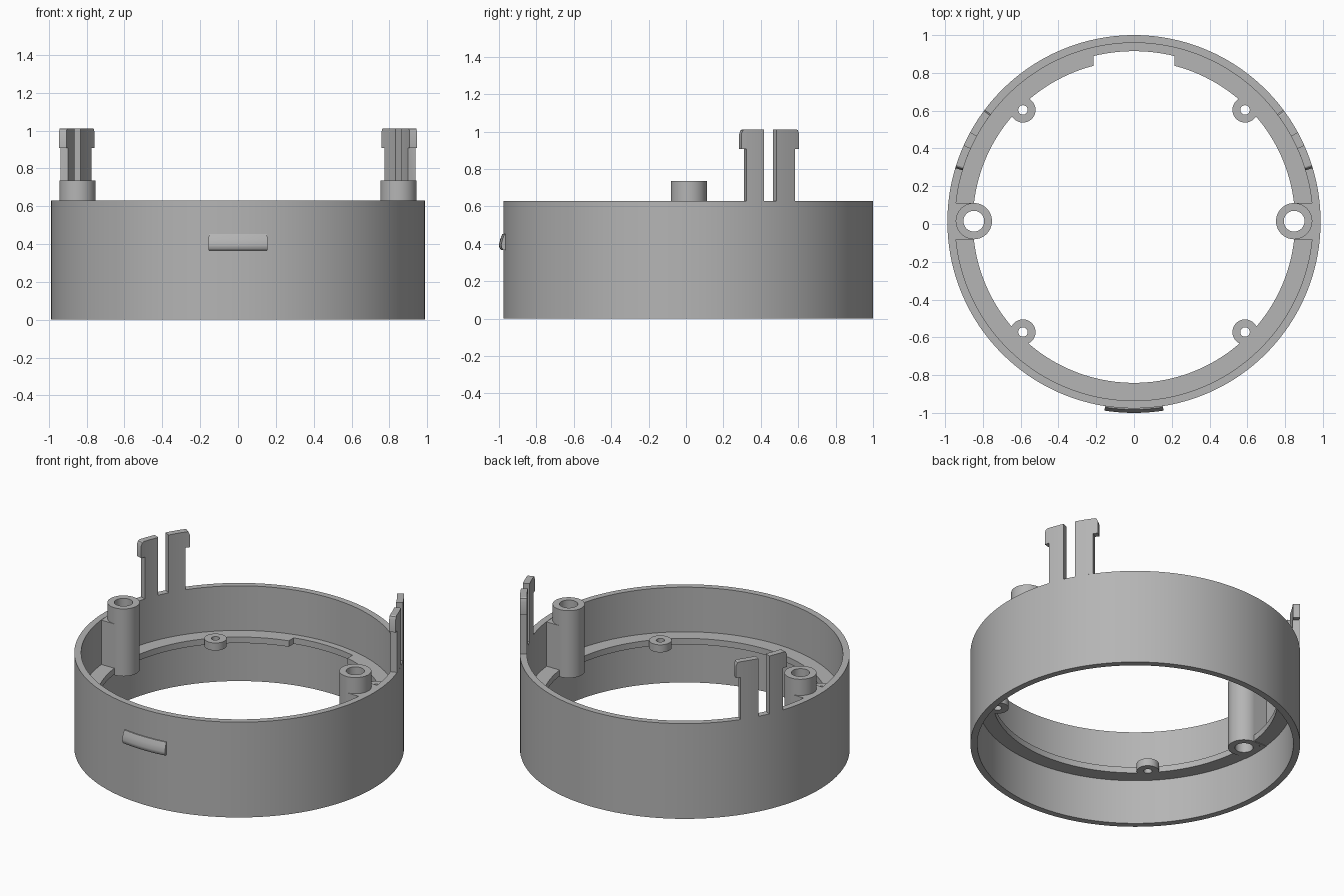
import bpy
import bmesh
from math import cos, sin, radians, acos, degrees

if "Cube" in bpy.data.objects:
    bpy.data.objects.remove(bpy.data.objects["Cube"])

CY = 0.012                      # y of the ring axis
R_OUT, R_IN = 0.988, 0.947      # wall radii
RIM = 0.63                      # wall height
LEDGE_LOW, LEDGE_TOP = 0.295, 0.335
POST_X, POST_Y, POST_R, POST_HOLE = 0.848, 0.015, 0.096, 0.055
BOSS_R, BOSS_HOLE = 0.067, 0.025
BOSSES = [(x, y) for x in (-0.588, 0.588) for y in (-0.572, 0.604)]

grey = bpy.data.materials.new("plain grey")
grey.use_nodes = True
grey.diffuse_color = (0.46, 0.46, 0.46, 1)
grey.node_tree.nodes["Principled BSDF"].inputs["Base Color"].default_value = (0.46, 0.46, 0.46, 1)


def finish(name, bm):
    """Turn a bmesh into a clean object with the shared material."""
    bmesh.ops.remove_doubles(bm, verts=bm.verts, dist=1e-5)
    bmesh.ops.recalc_face_normals(bm, faces=bm.faces)
    mesh = bpy.data.meshes.new(name)
    bm.to_mesh(mesh)
    bm.free()
    mesh.materials.append(grey)
    obj = bpy.data.objects.new(name, mesh)
    bpy.context.collection.objects.link(obj)
    return obj


def loft(name, sections, centre=(0, CY), closed=False):
    """Join (angle, [(radius, z), ...]) sections placed around a vertical axis."""
    bm = bmesh.new()
    rings = [[bm.verts.new((centre[0] + r * cos(radians(a)), centre[1] + r * sin(radians(a)), z))
              for r, z in profile] for a, profile in sections]
    n = len(rings[0])
    pairs = list(zip(rings, rings[1:]))
    if closed:
        pairs.append((rings[-1], rings[0]))
    else:
        bm.faces.new(rings[0])
        bm.faces.new(rings[-1])
    for p, q in pairs:
        for i in range(n):
            j = (i + 1) % n
            bm.faces.new((p[i], p[j], q[j], q[i]))
    return finish(name, bm)


def rect(r0, r1, z0, z1):
    return [(r0, z0), (r1, z0), (r1, z1), (r0, z1)]


def tube(name, r0, r1, z0, z1, centre=(0, CY), steps=48):
    return loft(name, [(360 * i / steps, rect(r0, r1, z0, z1)) for i in range(steps)], centre, True)


def spread(a0, a1, count):
    return [a0 + (a1 - a0) * i / count for i in range(count + 1)]


# Outer wall
tube("outer_wall", R_IN, R_OUT, 0, RIM, steps=180)

# Inner ledge with a shallow recess at the back
LEDGE_R, RECESS_R, RECESS_X = 0.853, 0.903, 0.215
a_ledge = degrees(acos(RECESS_X / LEDGE_R))
a_recess = degrees(acos(RECESS_X / RECESS_R))
spans = [(LEDGE_R, a) for a in spread(180 - a_ledge, 360 + a_ledge, 150)]
spans += [(RECESS_R, a) for a in spread(a_recess, 180 - a_recess, 14)]
ledge = loft("inner_ledge", [(a, rect(r, R_IN + 0.01, LEDGE_LOW, LEDGE_TOP)) for r, a in spans], closed=True)

# Screw bosses on the ledge
for i, c in enumerate(BOSSES):
    tube(f"screw_boss_{i + 1}", BOSS_HOLE, BOSS_R, 0.291, 0.341, c, 32)

# Side posts with webs that join them to the wall
webs = []
for side, s in (("left", 1), ("right", -1)):
    tube(f"{side}_post", POST_HOLE, POST_R, 0.29, 0.735, (s * POST_X, POST_Y))
    bm = bmesh.new()
    bmesh.ops.create_cube(bm, size=1)
    for v in bm.verts:
        v.co.x = s * (POST_X + (0.115 if v.co.x > 0 else 0))
        v.co.y = POST_Y + v.co.y * 2 * POST_R
        v.co.z = 0.628 if v.co.z > 0 else 0.292
    webs.append(finish(f"{side}_post_web", bm))

# Holes drilled through the ledge and webs
bm = bmesh.new()
holes = [(c, BOSS_HOLE, 32) for c in BOSSES] + [((s * POST_X, POST_Y), POST_HOLE, 48) for s in (-1, 1)]
for (x, y), r, seg in holes:
    made = bmesh.ops.create_cone(bm, cap_ends=True, segments=seg, radius1=r, radius2=r, depth=2)
    bmesh.ops.translate(bm, verts=made["verts"], vec=(x, y, 0.5))
drill = finish("hole_cutter", bm)
drill.hide_render = True
for obj in [ledge] + webs:
    mod = obj.modifiers.new("holes", "BOOLEAN")
    mod.object, mod.operation, mod.solver = drill, "DIFFERENCE", "EXACT"
    bpy.context.view_layer.objects.active = obj
    bpy.ops.object.modifier_apply(modifier=mod.name)
bpy.data.objects.remove(drill)

# Snap clips: a stem with a hook on its outer edge, cut from the wall's curve
TOP, HOOK = 1.012, 0.907


def clip(name, hook, stem_edge, inner, mirror):
    step = 0.5 if hook < inner else -0.5
    cols = [(hook, HOOK, TOP - 0.025), (hook + step, HOOK, TOP - 0.005),
            (hook + 2 * step, HOOK, TOP), (stem_edge, HOOK, TOP)]
    cols += [(a, RIM, TOP) for a in spread(stem_edge, inner, 4)]
    loft(name, [(180 - a if mirror else a, rect(R_IN, R_OUT, z0, z1)) for a, z0, z1 in cols])


for side, mirror in (("left", False), ("right", True)):
    clip(f"{side}_front_clip", 16.7, 18.4, 24.2, mirror)
    clip(f"{side}_back_clip", 36.9, 35.2, 28.5, mirror)

# Front catch: a rounded ridge on the wall
ridge = [(0.98, 0.455), (0.994, 0.453), (1.005, 0.425), (1.012, 0.395),
         (1.01, 0.38), (1.002, 0.368), (0.98, 0.365)]
loft("front_catch", [(a, ridge) for a in spread(261.1, 278.9, 10)])

# Smooth curved faces, keep hard edges
bpy.ops.object.select_all(action="DESELECT")
for obj in bpy.context.collection.objects:
    if obj.type == "MESH" and grey.name in obj.data.materials:
        obj.select_set(True)
        bpy.context.view_layer.objects.active = obj
bpy.ops.object.shade_smooth_by_angle(angle=radians(30))
